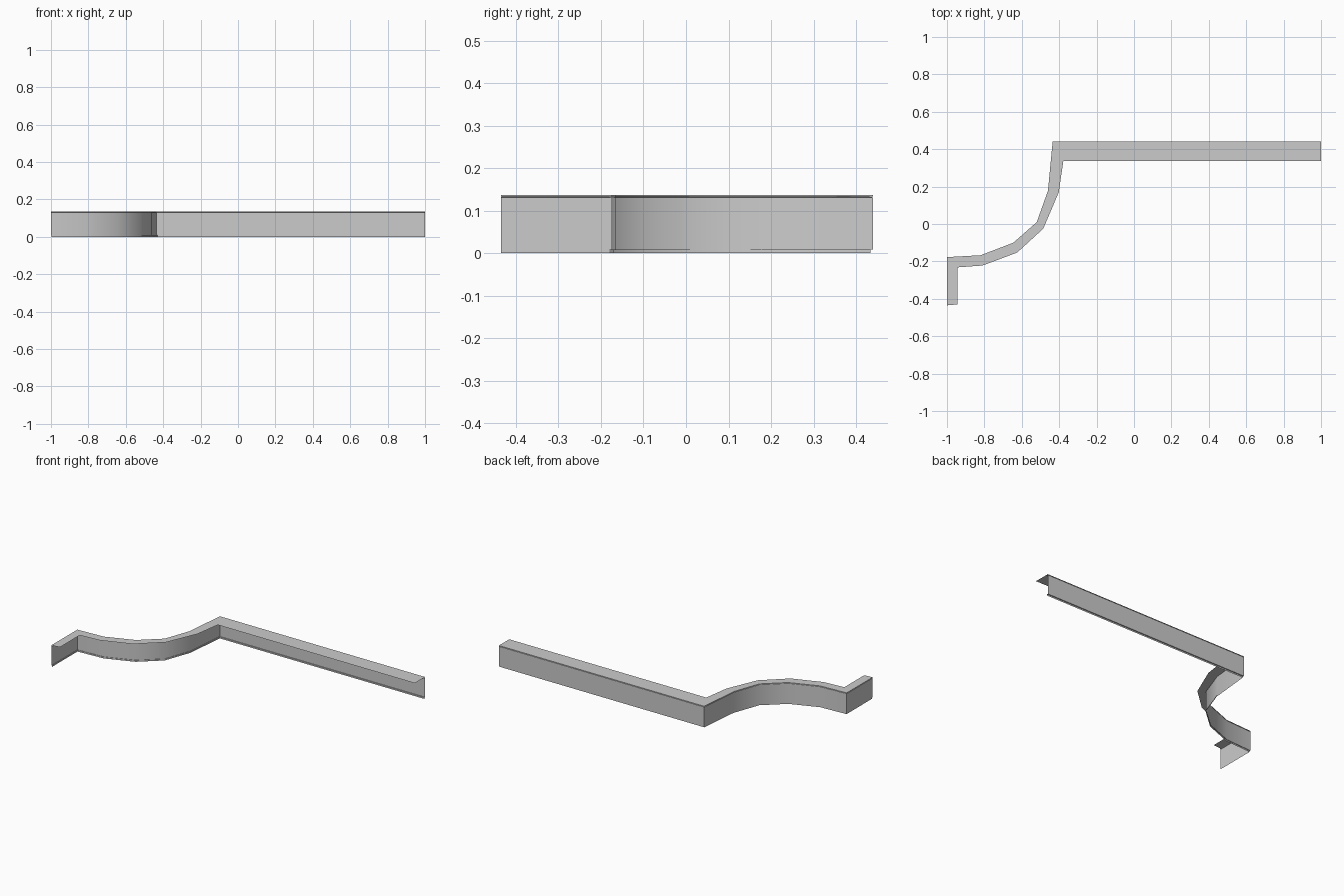
import bpy
import bmesh
from math import radians
from mathutils import Vector

cube = bpy.data.objects.get("Cube")
if cube:
    bpy.data.objects.remove(cube, do_unlink=True)

# Painted sheet metal
metal = bpy.data.materials.new("light_grey_metal")
metal.use_nodes = True
grey = (0.6, 0.6, 0.6, 1)
metal.diffuse_color = grey
metal.node_tree.nodes["Principled BSDF"].inputs["Base Color"].default_value = grey

# Plan of the wall line and of the flange's free edge
outer = [(-1, -0.435), (-1, -0.177), (-0.82, -0.167), (-0.645, -0.1),
         (-0.52, 0.01), (-0.46, 0.178), (-0.435, 0.44), (1, 0.44)]
inner = [(-0.945, -0.43), (-0.945, -0.232), (-0.81, -0.222), (-0.625, -0.153),
         (-0.485, -0.025), (-0.402, 0.17), (-0.378, 0.337), (1, 0.337)]

# Section: share of the way from wall line to free edge, and height
section = [(1, 0.1365), (0, 0.1365), (0, 0.133), (0.1, 0.1325),
           (0, 0.131), (0, 0.009), (0.06, 0.009), (0.06, 0)]


def sweep_section(name):
    """Carry the folded section along the plan."""
    bm = bmesh.new()
    rows = []
    for a, b in zip(outer, inner):
        row = []
        for share, height in section:
            p = Vector(a).lerp(Vector(b), share)
            row.append(bm.verts.new((p.x, p.y, height)))
        rows.append(row)
    for r, s in zip(rows, rows[1:]):
        for j in range(len(section) - 1):
            bm.faces.new((r[j], s[j], s[j + 1], r[j + 1]))
    mesh = bpy.data.meshes.new(name)
    bm.to_mesh(mesh)
    bm.free()
    obj = bpy.data.objects.new(name, mesh)
    bpy.context.collection.objects.link(obj)
    obj.data.materials.append(metal)
    return obj


# Folded edge trim: top flange, wall and bottom lip
trim = sweep_section("edge_trim")
bpy.ops.object.select_all(action="DESELECT")
trim.select_set(True)
bpy.context.view_layer.objects.active = trim
bpy.ops.object.shade_smooth_by_angle(angle=radians(32))
